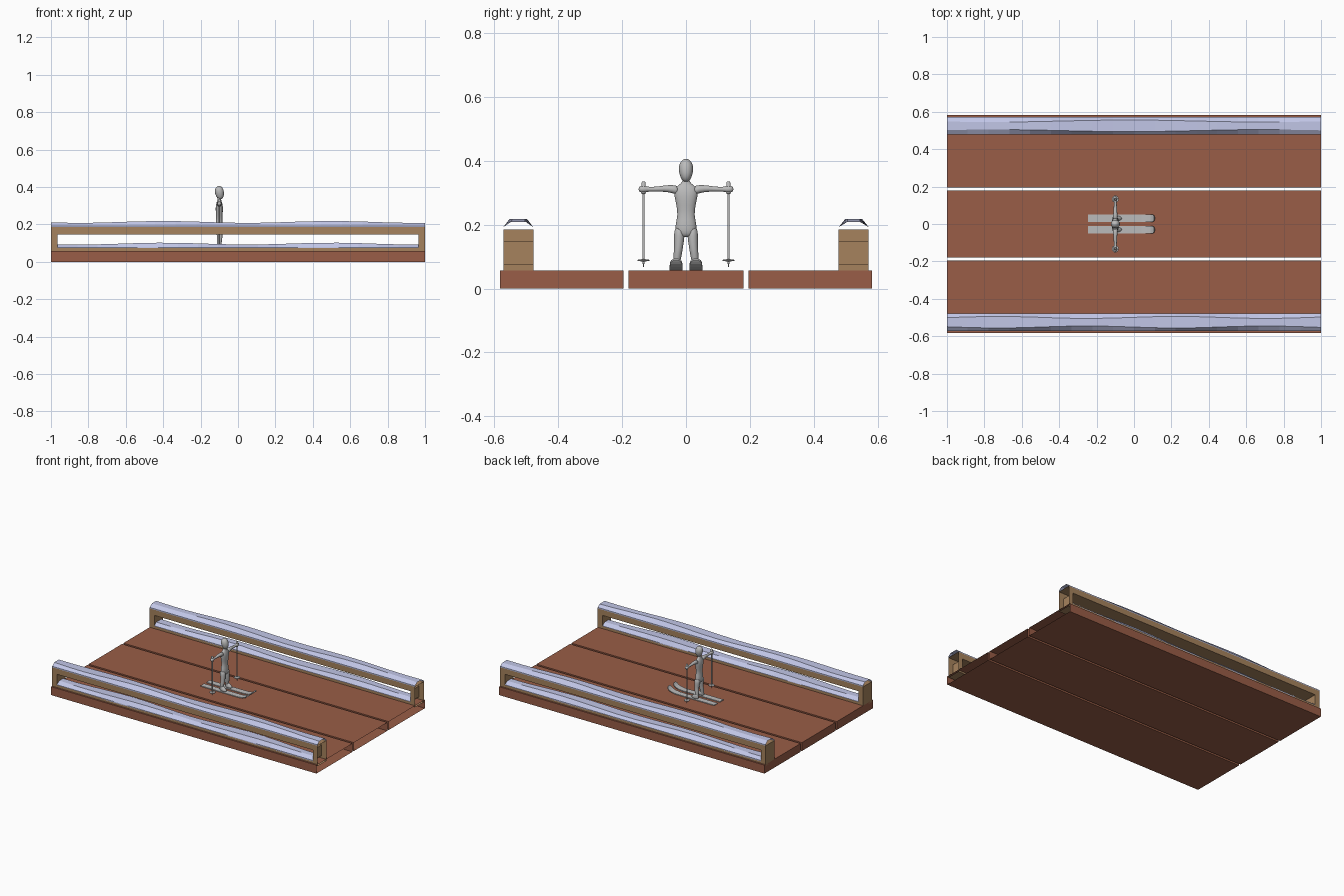
import bpy, bmesh, math

if "Cube" in bpy.data.objects:
    bpy.data.objects.remove(bpy.data.objects["Cube"])

def material(name, rgb):
    m = bpy.data.materials.new(name)
    m.diffuse_color = (*rgb, 1)
    m.use_nodes = True
    m.node_tree.nodes["Principled BSDF"].inputs["Base Color"].default_value = m.diffuse_color
    return m

BRICK = material("red_brown_wood", (0.32, 0.11, 0.063))
WOOD = material("tan_wood", (0.38, 0.225, 0.11))
SNOW = material("pale_blue_snow", (0.55, 0.58, 0.82))
GREY = material("light_grey", (0.5, 0.5, 0.5))


def sweep(name, rings, mat, loop=False, shell=False, open_end=False, smooth=False):
    """Skin a row of rings. loop joins last ring to first, shell leaves rings
    and ends open, open_end removes the face on the +x end."""
    bm = bmesh.new()
    rows = [[bm.verts.new(p) for p in r] for r in rings]
    n = len(rows[0])
    pairs = list(zip(rows, rows[1:])) + ([(rows[-1], rows[0])] if loop else [])
    for a, b in pairs:
        for i in range(n - 1 if shell else n):
            j = (i + 1) % n
            bm.faces.new((a[i], a[j], b[j], b[i]))
    if not loop and not shell:
        bm.faces.new(rows[0])
        bm.faces.new(rows[-1])
    bmesh.ops.recalc_face_normals(bm, faces=bm.faces)
    if shell and sum(f.normal.z for f in bm.faces) < 0:
        bmesh.ops.reverse_faces(bm, faces=bm.faces)
    if open_end:
        ends = [f for f in bm.faces if f.calc_center_median().x > 0.99 and f.normal.x > 0.9]
        bmesh.ops.delete(bm, geom=ends, context='FACES')
    for f in bm.faces:
        f.smooth = smooth
    me = bpy.data.meshes.new(name)
    bm.to_mesh(me)
    bm.free()
    me.materials.append(mat)
    ob = bpy.data.objects.new(name, me)
    bpy.context.collection.objects.link(ob)
    return ob


def tube(name, sections, axis='z', sides=12, subsurf=True):
    """Round limb; each section is (x, y, z, radius in x, second radius)."""
    rings = []
    for x, y, z, r1, r2 in sections:
        ring = []
        for k in range(sides):
            c, s = r1 * math.cos(math.tau * k / sides), r2 * math.sin(math.tau * k / sides)
            ring.append((x + c, y + s, z) if axis == 'z' else (x + c, y, z + s))
        rings.append(ring)
    ob = sweep(name, rings, GREY, smooth=True)
    if subsurf:
        ob.modifiers.new("round", 'SUBSURF').levels = 1
    return ob


# deck: three planks, hollow at the +x end
for name, y0, y1 in (("front_plank", -0.583, -0.195), ("middle_plank", -0.18, 0.18),
                     ("back_plank", 0.195, 0.583)):
    rings = [[(x, y0, 0), (x, y1, 0), (x, y1, 0.057), (x, y0, 0.057)] for x in (-1, 1)]
    sweep(name, rings, BRICK, open_end=True)


# snow strip with wavy shoulders and height
def snow(name, yc, half_len, z, c, period, steps=18):
    rings = []
    for i in range(steps + 1):
        x = -half_len + 2 * half_len * i / steps
        pinch = 0.5 + 0.5 * math.cos(math.tau * (x - c) / period)
        w = 0.031 - 0.011 * pinch
        h = z + 0.028 + 0.005 * math.cos(math.tau * (x + 0.4) / 0.9)
        rings.append([(x, yc - 0.047, z), (x, yc - 0.047, z + 0.007), (x, yc - w, h),
                      (x, yc + w, h), (x, yc + 0.047, z + 0.007), (x, yc + 0.047, z)])
    sweep(name, rings, SNOW, shell=True)


# railings: rectangular frames carrying snow on both beams
for side, yc, c, period in (("front", -0.525, -0.25, 0.95), ("back", 0.525, -0.75, 1.45)):
    ya, yb = yc - 0.047, yc + 0.047
    corners = [(-1, 0.046, -0.965, 0.073), (1, 0.046, 0.965, 0.073),
               (1, 0.185, 0.965, 0.147), (-1, 0.185, -0.965, 0.147)]
    rings = [[(xo, ya, zo), (xo, yb, zo), (xi, yb, zi), (xi, ya, zi)]
             for xo, zo, xi, zi in corners]
    sweep(side + "_railing", rings, WOOD, loop=True, open_end=True)
    snow(side + "_top_snow", yc, 1.0, 0.185, c, period)
    snow(side + "_lower_snow", yc, 0.965, 0.069, c + 0.2, period)

# skier, facing +x
X = -0.1
tube("torso", [(X, 0, 0.160, .012, .020), (X, 0, 0.172, .020, .033), (X, 0, 0.195, .022, .036),
               (X, 0, 0.230, .016, .026), (X, 0, 0.260, .019, .031), (X, 0, 0.290, .021, .038),
               (X, 0, 0.312, .017, .040), (X, 0, 0.324, .012, .024), (X, 0, 0.332, .010, .012),
               (X, 0, 0.350, .009, .010)])
tube("head", [(X + .004, 0, 0.334, .006, .006), (X + .004, 0, 0.339, .014, .013),
              (X + .003, 0, 0.353, .023, .020), (X, 0, 0.374, .026, .025),
              (X - .001, 0, 0.392, .022, .021), (X - .001, 0, 0.402, .013, .012),
              (X - .001, 0, 0.406, .004, .004)])

# ski outline along x: (x, height, half width)
SKI = [(-0.247, .057, .019), (0.04, .057, .020), (0.07, .061, .020), (0.09, .068, .020),
       (0.102, .077, .019), (0.108, .084, .015), (0.111, .089, .007)]

for s, side in ((-1, "right_"), (1, "left_")):
    tube(side + "leg", [(X, s * .020, 0.195, .018, .016), (X, s * .021, 0.165, .019, .018),
                        (X + .003, s * .023, 0.130, .014, .014), (X, s * .026, 0.108, .015, .014),
                        (X - .003, s * .029, 0.080, .010, .010),
                        (X - .003, s * .030, 0.060, .011, .011)])
    tube(side + "boot", [(X + .010, s * .030, 0.060, .027, .014), (X + .010, s * .030, 0.070, .027, .014),
                         (X + .004, s * .030, 0.082, .017, .013), (X, s * .030, 0.092, .011, .011)])
    tube(side + "arm", [(X, s * .022, 0.306, .014, .016), (X, s * .042, 0.312, .013, .013),
                        (X, s * .070, 0.313, .010, .010), (X, s * .090, 0.311, .009, .008),
                        (X, s * .118, 0.311, .007, .007), (X, s * .126, 0.311, .011, .011),
                        (X, s * .140, 0.311, .012, .012), (X, s * .149, 0.311, .006, .006)], axis='y')
    sweep(side + "ski", [[(x, s * .031 - w, z), (x, s * .031 + w, z),
                          (x - max(0, z - .057) * .12, s * .031 + w, z + .005),
                          (x - max(0, z - .057) * .12, s * .031 - w, z + .005)]
                         for x, z, w in SKI], GREY)
    # pole: tip, basket, shaft and grip
    y = s * .133
    profile = [(.068, .001), (.085, .004), (.086, .019), (.090, .019), (.092, .004),
               (.296, .004), (.297, .007), (.331, .007), (.335, .004)]
    pole = tube(side + "pole", [(X, y, z, r, r) for z, r in profile], sides=10, subsurf=False)
    bpy.context.view_layer.objects.active = pole
    pole.select_set(True)
    bpy.ops.object.shade_smooth_by_angle(angle=math.radians(40))
    pole.select_set(False)
